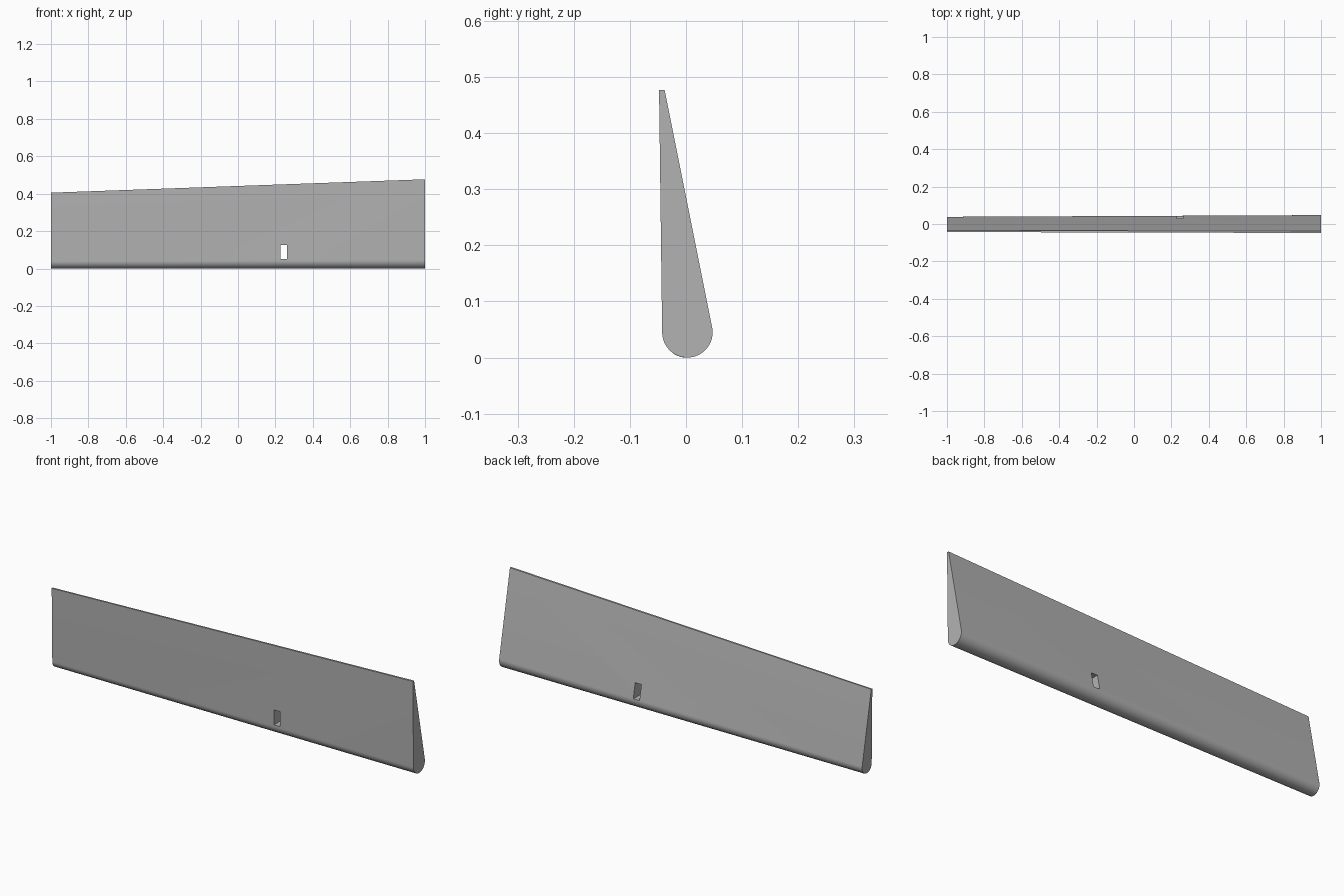
import bpy, bmesh
from math import cos, sin, radians

if "Cube" in bpy.data.objects:
    bpy.data.objects.remove(bpy.data.objects["Cube"], do_unlink=True)

# Plain grey material
grey = bpy.data.materials.new("plain grey")
grey.use_nodes = True
colour = (0.45, 0.45, 0.45, 1)
grey.diffuse_color = colour
grey.node_tree.nodes["Principled BSDF"].inputs["Base Color"].default_value = colour


def make_object(name, bm):
    bmesh.ops.recalc_face_normals(bm, faces=bm.faces)
    mesh = bpy.data.meshes.new(name)
    bm.to_mesh(mesh)
    bm.free()
    mesh.materials.append(grey)
    obj = bpy.data.objects.new(name, mesh)
    bpy.context.collection.objects.link(obj)
    return obj


# Teardrop section: round nose at the bottom, thin blunt edge at the top
RADIUS, STEPS = 0.045, 32
section = [(-0.038, 0.477)]
for i in range(STEPS + 1):
    a = radians(11 - 191 * i / STEPS)
    section.append((0.0025 + RADIUS * cos(a), RADIUS + RADIUS * sin(a)))
section.append((-0.048, 0.477))

# Tapered panel lofted between a small and a large section
bm = bmesh.new()
ends = []
for x, scale, shift in ((-1, 0.85, -0.002), (1, 1, 0)):
    ends.append([bm.verts.new((x, y * scale + shift, z * scale)) for y, z in section])
small, large = ends
for i in range(len(section)):
    j = (i + 1) % len(section)
    bm.faces.new((small[i], small[j], large[j], large[i]))
bm.faces.new(small)
bm.faces.new(large)
panel = make_object("tapered_panel", bm)

# Rectangular slot cut right through near the nose
bm = bmesh.new()
bmesh.ops.create_cube(bm, size=1)
bmesh.ops.scale(bm, vec=(0.034, 0.4, 0.075), verts=bm.verts)
bmesh.ops.translate(bm, vec=(0.244, 0, 0.088), verts=bm.verts)
cutter = make_object("slot_cutter", bm)
cutter.hide_render = True
cutter.hide_viewport = True

slot = panel.modifiers.new("slot", 'BOOLEAN')
slot.operation = 'DIFFERENCE'
slot.solver = 'EXACT'
slot.object = cutter

# Smooth nose with sharp ends and slot edges
bpy.ops.object.select_all(action='DESELECT')
bpy.context.view_layer.objects.active = panel
panel.select_set(True)
bpy.ops.object.modifier_apply(modifier=slot.name)
bpy.data.objects.remove(cutter, do_unlink=True)
bpy.ops.object.shade_smooth_by_angle(angle=radians(30))
